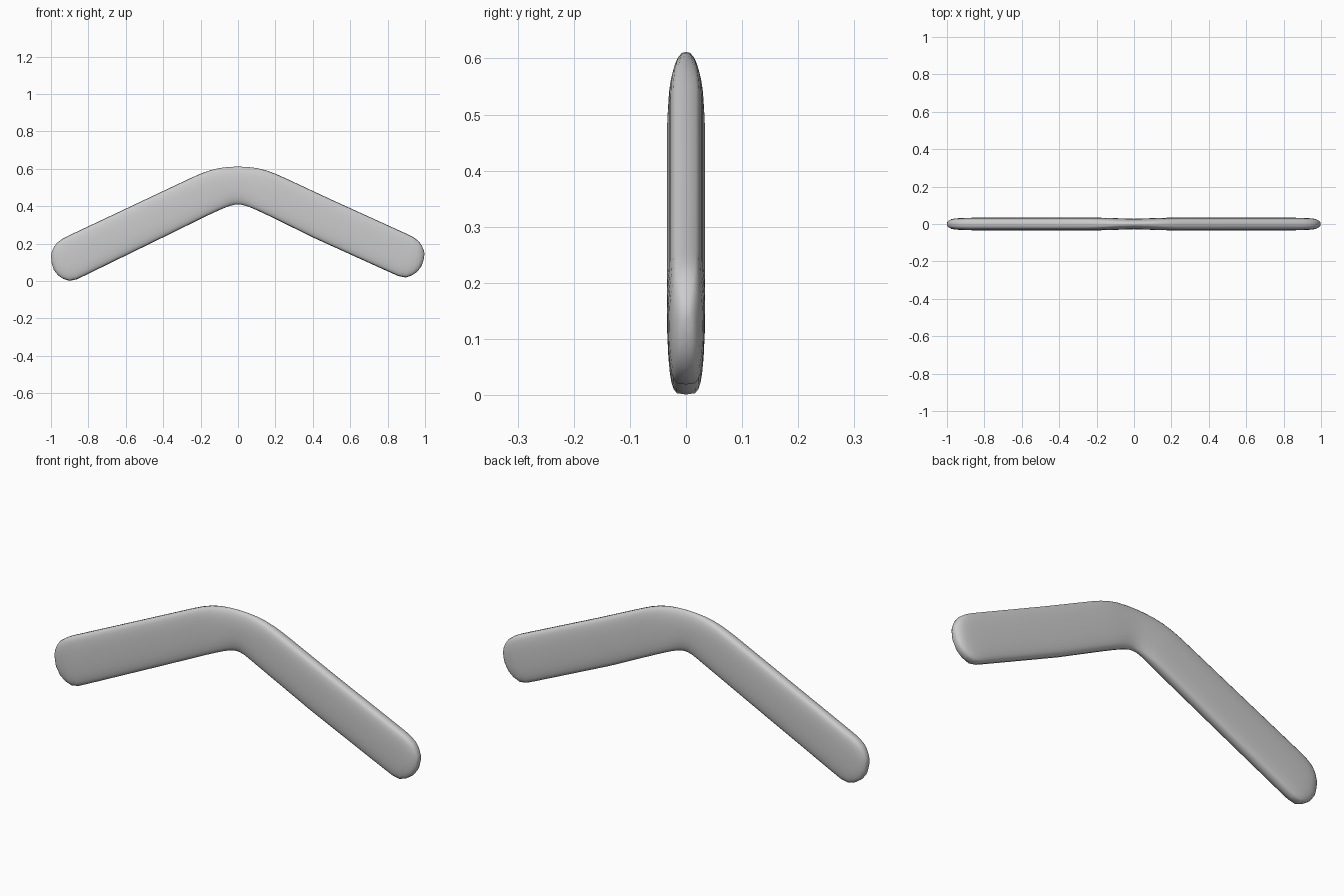
import bpy, bmesh, math

if "Cube" in bpy.data.objects:
    bpy.data.objects.remove(bpy.data.objects["Cube"])

# Stations along the blade: outer x,z / inner x,z / half thickness / edge squareness
left_arm = [
    (-1.000, .135, -.996, .095, .010, .8),
    (-.996, .155, -.985, .060, .018, .7),
    (-.985, .180, -.962, .030, .026, .6),
    (-.968, .204, -.935, .012, .030, .5),
    (-.940, .225, -.900, .001, .032, .45),
    (-.910, .241, -.860, .010, .033, .45),
    (-.880, .255, -.810, .034, .034, .45),
    (-.500, .434, -.410, .229, .034, .45),
    (-.250, .552, -.155, .354, .034, .45),
    (-.200, .574, -.105, .377, .033, .5),
    (-.150, .592, -.070, .392, .032, .6),
    (-.100, .604, -.040, .403, .030, .75),
    (-.050, .610, -.018, .408, .029, .85),
]
middle = [(0, .612, 0, .409, .028, .9)]


def mirrored(s):
    # the right tip sits slightly higher than the left
    ox, oz, ix, iz, t, e = s
    lift = lambda x: .018 * max(0, (abs(x) - .4) / .6)
    return (-ox * .997, oz + lift(ox) * .6, -ix * .997, iz + lift(ix) * 1.2, t, e)


stations = left_arm + middle + [mirrored(s) for s in reversed(left_arm)]

SIDES = 28


def power(v, p):
    return math.copysign(abs(v) ** p, v)


# Boomerang blade: rounded sections lofted tip to tip
bm = bmesh.new()
rings = []
for ox, oz, ix, iz, t, e in stations:
    ring = []
    for k in range(SIDES):
        a = 2 * math.pi * k / SIDES
        u = .5 + .5 * power(math.cos(a), .85)
        y = t * power(math.sin(a), e)
        ring.append(bm.verts.new((ix + (ox - ix) * u, y, iz + (oz - iz) * u)))
    rings.append(ring)
for a, b in zip(rings, rings[1:]):
    for k in range(SIDES):
        n = (k + 1) % SIDES
        bm.faces.new((a[k], a[n], b[n], b[k]))
bm.faces.new(rings[0])
bm.faces.new(rings[-1])
bmesh.ops.recalc_face_normals(bm, faces=bm.faces)

mesh = bpy.data.meshes.new("boomerang")
bm.to_mesh(mesh)
bm.free()
blade = bpy.data.objects.new("boomerang", mesh)
bpy.context.collection.objects.link(blade)
bpy.context.view_layer.objects.active = blade
blade.select_set(True)
bpy.ops.object.shade_smooth_by_angle(angle=math.radians(60))
